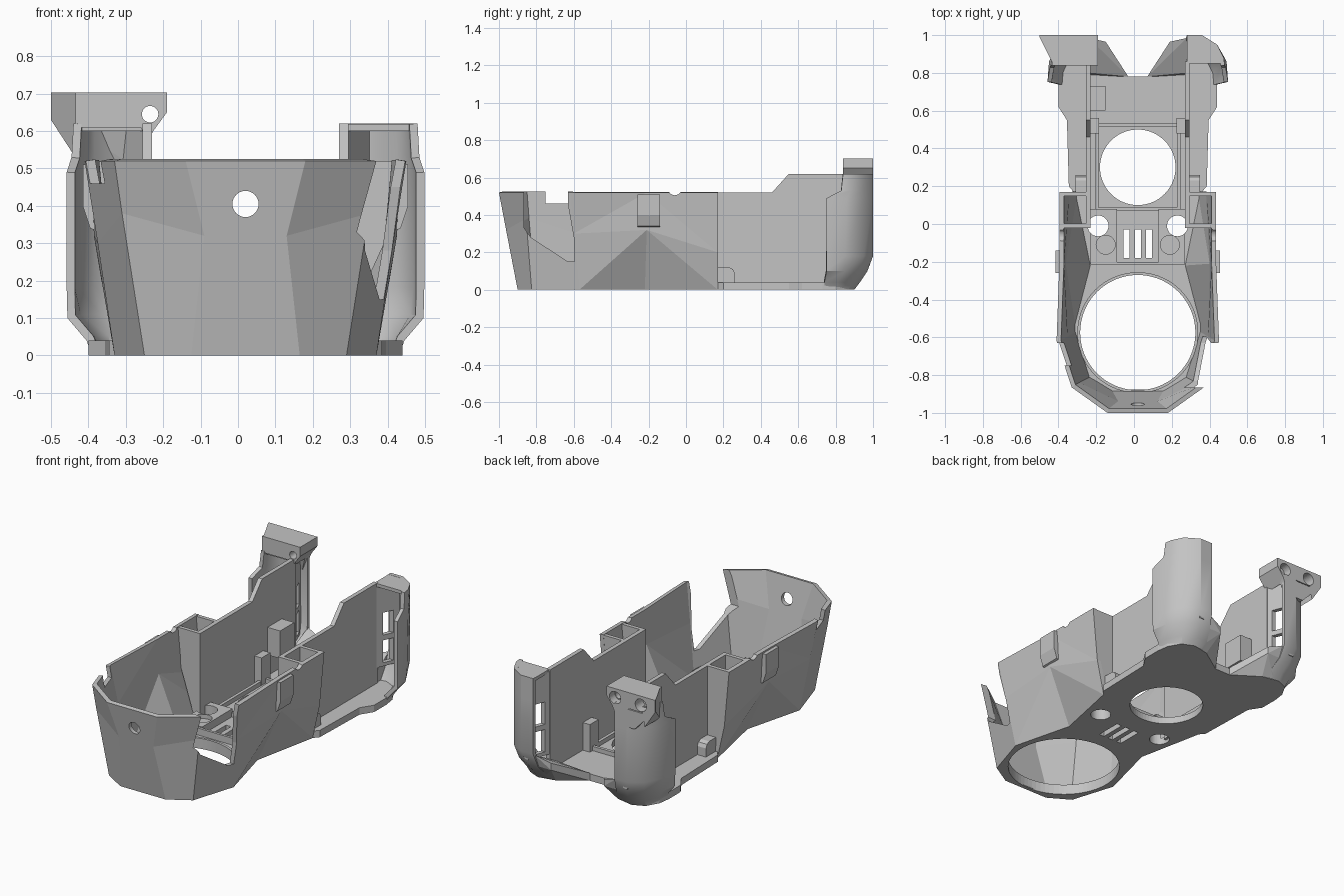
import bpy, bmesh, math
from mathutils import Vector

if "Cube" in bpy.data.objects:
    bpy.data.objects.remove(bpy.data.objects["Cube"])

CX = 0.02  # symmetry plane of the housing
mat = bpy.data.materials.new("light grey plastic")
mat.diffuse_color = (0.55, 0.55, 0.55, 1)
mat.use_nodes = True
mat.node_tree.nodes["Principled BSDF"].inputs["Base Color"].default_value = mat.diffuse_color


def make(name, bm):
    me = bpy.data.meshes.new(name)
    bm.to_mesh(me)
    bm.free()
    me.materials.append(mat)
    ob = bpy.data.objects.new(name, me)
    bpy.context.collection.objects.link(ob)
    return ob


def prism(name, pts, axis, a, b):
    """Extrude a 2D outline along an axis from a to b."""
    put = {'x': lambda u, v: (a, u, v), 'y': lambda u, v: (u, a, v), 'z': lambda u, v: (u, v, a)}[axis]
    bm = bmesh.new()
    face = bm.faces.new([bm.verts.new(put(u, v)) for u, v in pts])
    ext = bmesh.ops.extrude_face_region(bm, geom=[face])
    move = Vector([b - a if axis == c else 0 for c in 'xyz'])
    bmesh.ops.translate(bm, vec=move, verts=[v for v in ext['geom'] if isinstance(v, bmesh.types.BMVert)])
    bmesh.ops.recalc_face_normals(bm, faces=bm.faces)
    return make(name, bm)


def box(name, x0, x1, y0, y1, z0, z1):
    return prism(name, [(x0, y0), (x1, y0), (x1, y1), (x0, y1)], 'z', z0, z1)


def disc(u, v, r, n=48):
    return [(u + r * math.cos(2 * math.pi * i / n), v + r * math.sin(2 * math.pi * i / n)) for i in range(n)]


def hull(name, pts):
    bm = bmesh.new()
    for p in pts:
        bm.verts.new(p)
    bmesh.ops.convex_hull(bm, input=bm.verts)
    loose = [v for v in bm.verts if not v.link_faces]
    bmesh.ops.delete(bm, geom=loose, context='VERTS')
    bmesh.ops.recalc_face_normals(bm, faces=bm.faces)
    return make(name, bm)


def use(ob):
    bpy.ops.object.select_all(action='DESELECT')
    ob.select_set(True)
    bpy.context.view_layer.objects.active = ob


def shell(name, rings, thick, apex=()):
    """Loft open rings of 3D points and thicken inward; facets fan out from apex columns."""
    bm = bmesh.new()
    rows = [[bm.verts.new(p) for p in pts] for pts in rings]
    for lo, hi in zip(rows, rows[1:]):
        for i in range(len(lo) - 1):
            a, b, c, d = lo[i], lo[i + 1], hi[i + 1], hi[i]
            if i + 1 in apex:
                bm.faces.new((a, b, c)), bm.faces.new((a, c, d))
            elif i in apex:
                bm.faces.new((a, b, d)), bm.faces.new((b, c, d))
            else:
                bm.faces.new((a, b, c, d))
    ob = make(name, bm)
    m = ob.modifiers.new("thickness", 'SOLIDIFY')
    m.thickness, m.offset, m.use_even_offset = thick, -1, True
    use(ob)
    bpy.ops.object.modifier_apply(modifier=m.name)
    return ob


def cut(ob, *cutters):
    for c in cutters:
        c.hide_render = True
        m = ob.modifiers.new("cut", 'BOOLEAN')
        m.operation, m.solver, m.object = 'DIFFERENCE', 'EXACT', c
        use(ob)
        bpy.ops.object.modifier_apply(modifier=m.name)
        bpy.data.objects.remove(c)


def both(half):
    """Left side reversed, then right side: outline from left rear round the nose to right rear."""
    return [(CX - x, *r) for x, *r in reversed(half)] + [(CX + x, *r) for x, *r in half]


# faceted front shell
low = [(.145, -.90), (.27, -.825), (.35, -.57), (.26, -.22), (.34, .17)]
mid = [(.11, -.962, .32), (.33, -.855, .38), (.395, -.60, .30), (.405, -.21, .32), (.385, .17, .20)]
top = [(.16, -1.0), (.35, -.865), (.43, -.62), (.415, -.21), (.415, .17)]
front = shell("front_shell", [both([(*p, 0) for p in low]), both(mid), both([(*p, .52) for p in top])],
              .024, apex=(1, 8))
cut(front,
    prism("nose_hole", disc(CX, .405, .035), 'y', -1.2, -.7),
    prism("right_notch", [(-.865, .6), (-.865, .33), (-.83, .28), (-.63, .15), (-.595, .15),
                          (-.60, .28), (-.63, .45), (-.63, .6)], 'x', .2, .6),
    prism("left_notch", [(-.75, .6), (-.75, .46), (-.63, .46), (-.63, .6)], 'x', -.6, -.2),
    prism("side_dip", disc(-.06, .54, .035, 24), 'x', -.6, .6))

# floor with its openings
outline = low + [(.365, .20), (.375, .55), (.42, .62), (.42, .73), (.41, .80), (.37, .87),
                 (.30, .90), (.20, .88), (.06, .78)]
floor = prism("floor", both(outline), 'z', 0, .04)
holes = [prism("large_opening", disc(CX, -.575, .305, 72), 'z', -.1, .1),
         prism("small_opening", disc(CX, .30, .20, 64), 'z', -.1, .1)]
for k in (-1, 0, 1):
    holes.append(box("vent", CX + k * .06 - .016, CX + k * .06 + .016, -.18, -.03, -.1, .1))
for s in (1, -1):
    holes.append(prism("bolt_hole", disc(CX + s * .21, -.01, .055), 'z', -.1, .1))
cut(floor, *holes)

# collar round the large opening
collar = prism("large_collar", disc(CX, -.575, .32, 72), 'z', .005, .06)
cut(collar, prism("collar_hole", disc(CX, -.575, .305, 72), 'z', -.1, .1))

# rim round the small opening, and cross ribs
rim = box("small_rim", CX - .225, CX + .225, .07, .535, .03, .065)
cut(rim, box("rim_hole", CX - .207, CX + .207, .088, .517, 0, .1))
box("front_rib", CX - .25, CX + .25, -.215, -.20, .03, .08)
box("left_wall_block", -.235, -.15, .60, .73, .16, .32)

for s, side in ((1, "right"), (-1, "left")):
    X = lambda x: CX + s * x

    def sbox(name, x0, x1, *rest):
        a, b = sorted((X(x0), X(x1)))
        return box(side + name, a, b, *rest)

    # flat rear side wall
    prism(side + "_side_wall", [(-.02, .02), (.86, .02), (.86, .62), (.55, .62),
                                (.46, .52), (-.02, .52)], 'x', X(.25), X(.275))

    # slotted end plate turning outward behind the wall
    plate = prism(side + "_slotted_plate", [(X(.25), .85), (X(.275), .85), (X(.335), .985), (X(.305), .985)],
                  'z', .13, .61)
    cut(plate, *[sbox("_slot", .2, .4, .885, .945, z, z + .13) for z in (.15, .31)])

    # bulkhead closing the step, and pocket wall in front of it
    for nm, y in (("_bulkhead", .147), ("_pocket_wall", -.02)):
        prof = [(.25, .0), (.33, .0), (.38, .20), (.41, .52), (.25, .52)]
        if y < 0:
            prof = [(.25, .02), (.285, .02), (.375, .30), (.405, .52), (.25, .52)]
        prism(side + nm, [(X(x), z) for x, z in prof], 'y', y, y + .022)

    # raised bolt deck
    deck = sbox("_bolt_deck", .11, .25, -.20, .08, .03, .085)
    cut(deck, prism("deck_hole", disc(X(.21), -.01, .055), 'z', -.1, .2),
        prism("deck_pocket", disc(X(.17), -.11, .05), 'z', .06, .2))

    # small clips, tabs and outer channel
    sbox("_clip_post", .205, .255, .48, .56, .03, .20)
    prism(side + "_outer_tab", [(.165, .03), (.26, .03), (.26, .09), (.25, .11), (.23, .12), (.165, .12)],
          'x', X(.27), X(.33))
    hull(side + "_outer_channel", [(X(x), y, z) for y in (-.26, -.14)
                                   for x, z in ((.39, .33), (.415, .34), (.435, .40), (.435, .51), (.395, .51))])

    # curved rear leg, open toward the front
    rings = [(0, [(.41, .74), (.40, .80), (.37, .87), (.30, .90), (.22, .88)]),
             (.04, [(.425, .74), (.42, .81), (.38, .89), (.30, .93), (.23, .92)]),
             (.10, [(.476, .752), (.46, .85), (.40, .93), (.32, .97), (.25, .97)]),
             (.18, [(.478, .752), (.47, .85), (.42, .95), (.34, 1.0), (.26, 1.0)]),
             (.49, [(.478, .752), (.47, .86), (.42, .95), (.34, 1.0), (.26, 1.0)]),
             (.53, [(.465, .83), (.46, .88), (.42, .95), (.34, 1.0), (.26, 1.0)]),
             (.62, [(.46, .84), (.455, .88), (.42, .95), (.34, 1.0), (.26, 1.0)])]
    rings = [[(X(x), y, z) for x, y in (p if s > 0 else p[::-1])] for z, p in rings]
    leg = shell(side + "_rear_leg", rings, .022)
    use(leg)
    bpy.ops.object.shade_smooth_by_angle(angle=math.radians(32))
    prism(side + "_leg_cap", [(X(x), y) for x, y in ((.26, .85), (.455, .85), (.45, .885), (.415, .945),
                                                     (.34, .995), (.26, .995))], 'z', .60, .619)

    # sloping foot on the inside of the leg
    hull(side + "_foot", [(X(x), y, z) for x, y, z in (
        (.05, .78, 0), (.05, .78, .045), (.27, .78, 0), (.27, .80, .07), (.20, .88, 0), (.27, .89, 0),
        (.17, .965, .10), (.17, .965, .14), (.26, .965, .10), (.26, .985, .17))])

# mounting head on the left leg, with two bolt holes
head = prism("mount_head", [(-.5, .703), (-.19, .703), (-.19, .65), (-.245, .575), (-.26, .61),
                            (-.42, .61), (-.435, .53), (-.5, .63)], 'y', .84, 1.0)
cut(head, prism("head_hole", disc(-.235, .645, .022, 32), 'y', .7, 1.1),
    prism("head_recess_a", disc(-.245, .65, .036, 32), 'y', .95, 1.1),
    prism("head_recess_b", disc(-.41, .65, .036, 32), 'y', .93, 1.1),
    prism("head_side_taper", [(-.6, .8), (-.435, .8), (-.435, .86), (-.505, 1.0), (-.6, 1.0)], 'z', .4, .8))
hull("mount_brace", [(-.37, 1.0, .50), (-.27, 1.0, .50), (-.47, 1.0, .605), (-.225, 1.0, .605),
                     (-.37, .975, .50), (-.27, .975, .50), (-.44, .94, .61), (-.23, .95, .61)])
